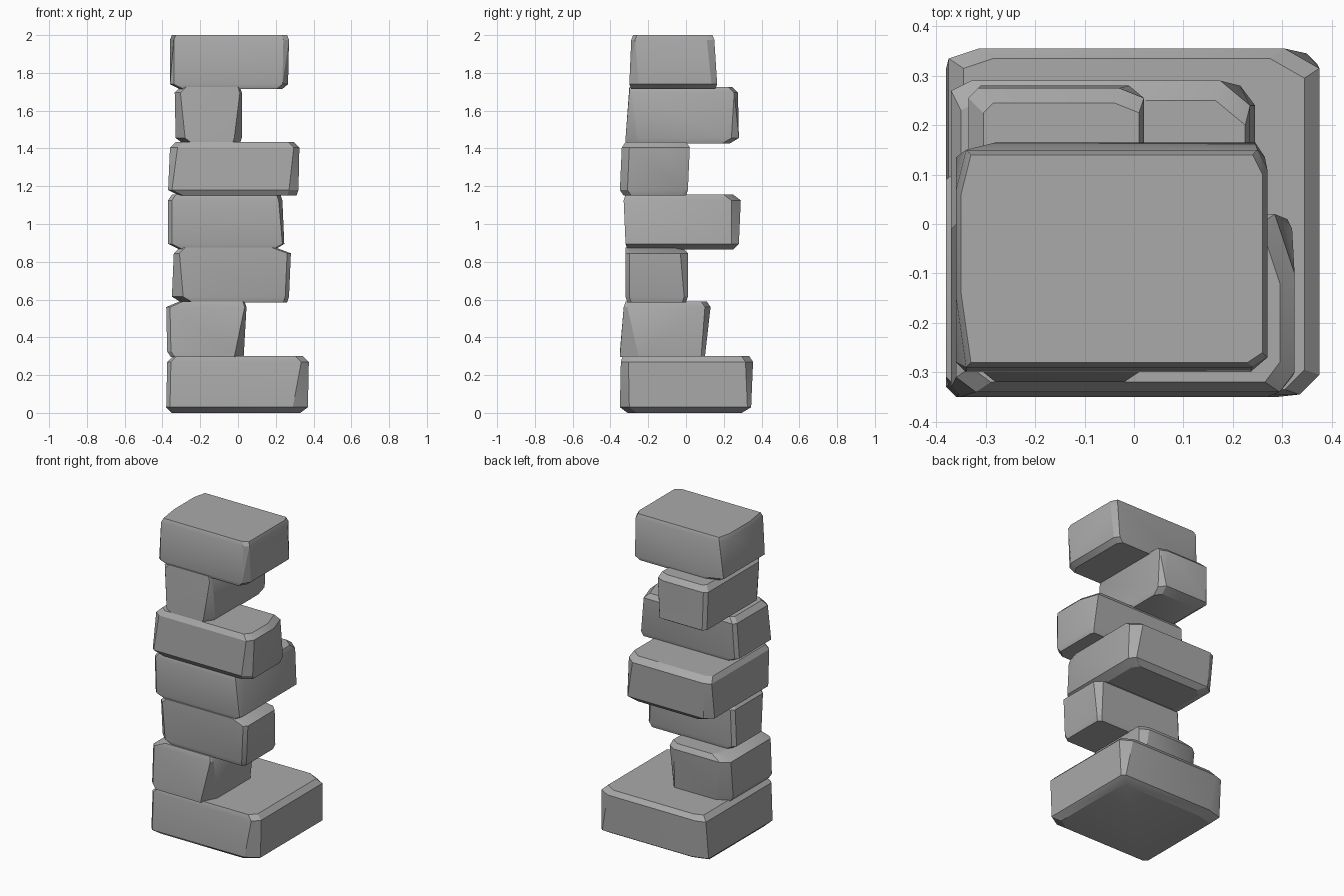
import bpy
import bmesh
from mathutils import Vector

cube = bpy.data.objects.get("Cube")
if cube:
    bpy.data.objects.remove(cube, do_unlink=True)

stone_grey = bpy.data.materials.new("stone grey")
stone_grey.use_nodes = True
stone_grey.diffuse_color = (0.4, 0.4, 0.4, 1)
stone_grey.node_tree.nodes["Principled BSDF"].inputs["Base Color"].default_value = (0.4, 0.4, 0.4, 1)

CORNERS = {"west_front": (0, 2), "east_front": (1, 2), "east_back": (1, 3), "west_back": (0, 3)}
SMALL = (0.02, 0.02)


def ring(bounds, cuts, inset, z):
    """Rectangle with every corner cut off, shrunk by an inset on each side."""
    w, e, f, b = bounds
    sides = (w + inset[0], e - inset[1], f + inset[2], b - inset[3])
    points = []
    for name, (ix, iy) in CORNERS.items():
        dx, dy = cuts[name]
        x, y = sides[ix], sides[iy]
        sx = 1 if ix == 0 else -1
        sy = 1 if iy == 2 else -1
        points += [(x + sx * dx, y, z), (x, y + sy * dy, z)]
    return points


def stone(name, span, low, high, rim_low, rim_high, rise=0.03, **chips):
    """Rough block: bounds are west, east, front, back; chips give corner cuts low and high."""
    cuts_low = {c: chips.get(c, (SMALL, SMALL))[0] for c in CORNERS}
    cuts_high = {c: chips.get(c, (SMALL, SMALL))[1] for c in CORNERS}
    flush = (0, 0, 0, 0)
    bottom, top = span
    points = ring(low, cuts_low, rim_low, bottom) + ring(low, cuts_low, flush, bottom + rise)
    points += ring(high, cuts_high, flush, top - rise) + ring(high, cuts_high, rim_high, top)

    bm = bmesh.new()
    verts = [bm.verts.new(Vector(p)) for p in points]
    hull = bmesh.ops.convex_hull(bm, input=verts)
    loose = {v for v in hull["geom_interior"] + hull["geom_unused"] if isinstance(v, bmesh.types.BMVert)}
    bmesh.ops.delete(bm, geom=list(loose), context="VERTS")
    bmesh.ops.dissolve_limit(bm, angle_limit=0.05, verts=bm.verts, edges=bm.edges)
    bmesh.ops.recalc_face_normals(bm, faces=bm.faces)
    mesh = bpy.data.meshes.new(name)
    bm.to_mesh(mesh)
    bm.free()
    mesh.materials.append(stone_grey)
    obj = bpy.data.objects.new(name, mesh)
    bpy.context.collection.objects.link(obj)
    bpy.ops.object.select_all(action="DESELECT")
    obj.select_set(True)
    bpy.context.view_layer.objects.active = obj
    bpy.ops.object.shade_smooth_by_angle(angle=0.45)


# Wide foot of the stack
stone("base_stone", (0, 0.3), (-0.38, 0.37, -0.35, 0.345), (-0.375, 0.375, -0.345, 0.355),
      (0.03, 0.04, 0.04, 0.05), (0.03, 0.03, 0.01, 0.02),
      east_front=((0.08, 0.05), (0.04, 0.04)), east_back=(SMALL, (0.07, 0.04)),
      west_back=((0.1, 0.03), (0.06, 0.02)))

# Narrow block, leaning outward towards its top
stone("second_stone", (0.295, 0.59), (-0.375, 0.03, -0.35, 0.1), (-0.38, 0.045, -0.33, 0.13),
      (0.02, 0, 0, 0), (0.07, 0.01, 0.01, 0.02),
      east_front=((0.05, 0.1), (0.01, 0.02)), east_back=((0.02, 0.02), (0.05, 0.03)),
      west_back=((0.08, 0.04), (0.05, 0.04)))

stone("third_stone", (0.585, 0.875), (-0.35, 0.27, -0.32, 0.01), (-0.34, 0.28, -0.32, 0.01),
      (0.05, 0.01, 0.01, 0.01), (0.03, 0.08, 0, 0.03),
      west_front=((0.06, 0.06), (0.03, 0.03)), east_back=(SMALL, (0.04, 0.04)))

stone("fourth_stone", (0.865, 1.155), (-0.37, 0.245, -0.32, 0.28), (-0.37, 0.235, -0.33, 0.29),
      (0.06, 0.05, 0.01, 0.03), (0.02, 0.01, 0.01, 0.04),
      east_front=((0.01, 0.02), (0.02, 0.07)), east_back=((0.03, 0.04), (0.06, 0.05)),
      west_back=((0.05, 0.04), (0.04, 0.02)))

stone("fifth_stone", (1.15, 1.435), (-0.37, 0.32, -0.35, 0.01), (-0.36, 0.325, -0.34, 0.02),
      (0.06, 0.01, 0.02, 0.01), (0.03, 0.03, 0.02, 0.02),
      east_front=((0.05, 0.04), (0.03, 0.04)), east_back=((0.01, 0.02), (0.04, 0.12)),
      west_front=((0.02, 0.02), (0.04, 0.03)))

stone("sixth_stone", (1.425, 1.725), (-0.33, 0.02, -0.32, 0.28), (-0.335, 0.02, -0.3, 0.275),
      (0.04, 0.01, 0, 0.05), (0.03, 0.01, 0, 0.03),
      west_front=((0.05, 0.08), (0.03, 0.04)), east_front=((0.04, 0.06), (0.01, 0.02)),
      east_back=((0.03, 0.04), (0.05, 0.02)))

# Cap of the stack
stone("top_stone", (1.715, 2), (-0.36, 0.265, -0.3, 0.165), (-0.36, 0.27, -0.29, 0.15),
      (0.05, 0.03, 0.01, 0.01), (0.01, 0.01, 0.01, 0.01), rise=0.025,
      west_front=(SMALL, (0.02, 0.14)), east_front=((0.03, 0.05), (0.03, 0.02)),
      east_back=((0.02, 0.03), (0.02, 0.04)), west_back=((0.08, 0.03), (0.02, 0.08)))
